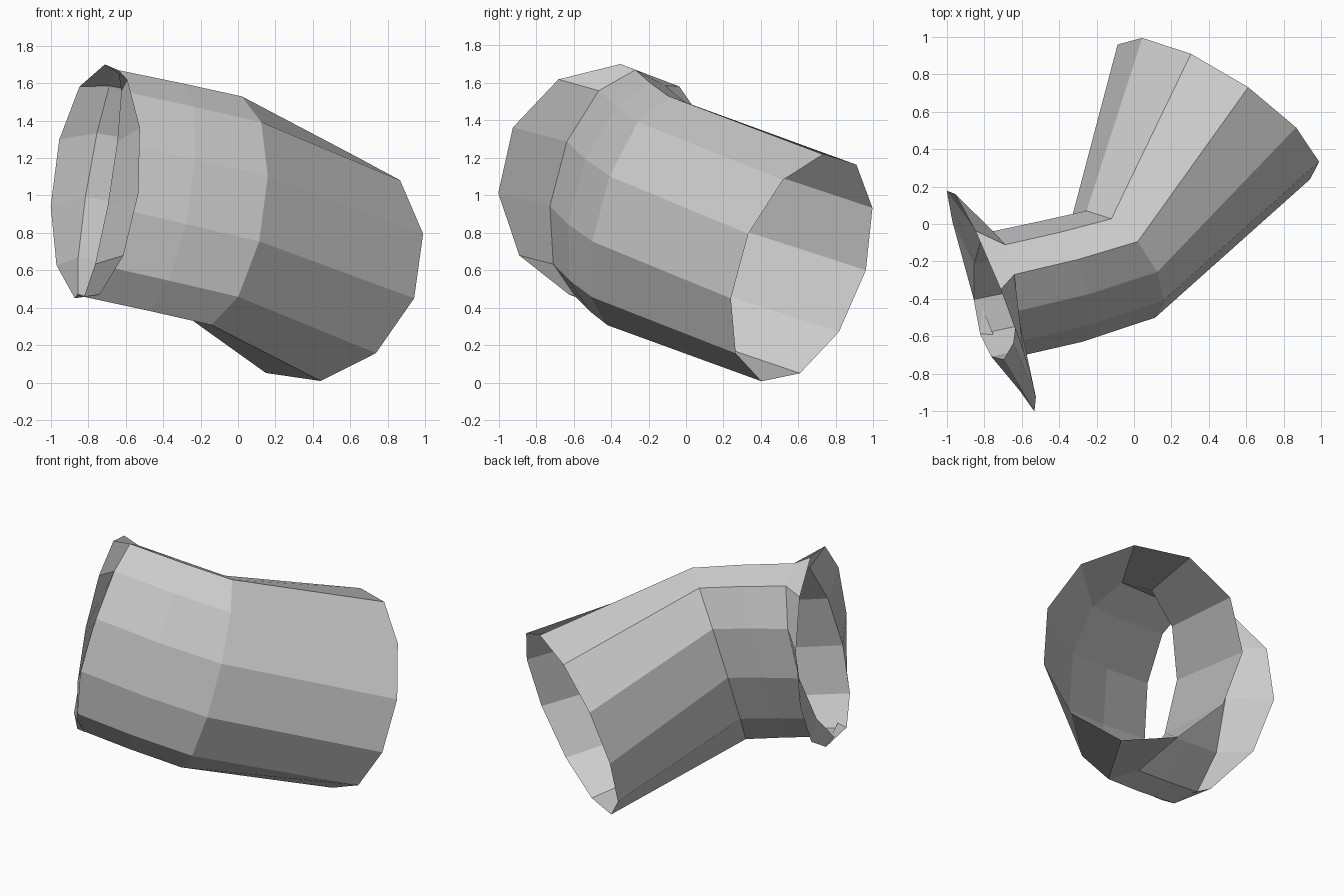
import bpy, bmesh
from math import sin, cos, pi
from mathutils import Vector

if "Cube" in bpy.data.objects:
    bpy.data.objects.remove(bpy.data.objects["Cube"])

SIDES = 11

# Elliptical cross-sections: centre, half-axis u, half-axis v
outlet = [(.45, .616, .612), (.161, .115, .607), (.52, -.364, -.076)]
elbow = [(-.095, -.222, .917), (.115, .128, .613), (.227, -.263, -.076)]
neck = [(-.742, -.385, 1.055), (.102, .115, .615), (.06, -.328, -.025)]
flange = [(-.76, -.404, 1.068), (.048, .054, .633), (.237, -.596, .035)]
# Slightly bulged section halfway along the short arm
middle = [(Vector(a) + Vector(b)) / 2 for a, b in zip(elbow, neck)]
middle[0] += Vector((.01, -.008, 0))
middle[2] *= 1.03


def ring(bm, section):
    c, u, v = (Vector(p) for p in section)
    angles = [2 * pi * k / SIDES for k in range(SIDES)]
    return [bm.verts.new(c + u * cos(t) + v * sin(t)) for t in angles]


def loft(name, sections):
    bm = bmesh.new()
    rings = [ring(bm, s) for s in sections]
    for a, b in zip(rings, rings[1:]):
        for i in range(SIDES):
            j = (i + 1) % SIDES
            bm.faces.new((a[i], a[j], b[j], b[i]))
    bmesh.ops.recalc_face_normals(bm, faces=bm.faces)
    mesh = bpy.data.meshes.new(name)
    bm.to_mesh(mesh)
    bm.free()
    obj = bpy.data.objects.new(name, mesh)
    bpy.context.collection.objects.link(obj)
    return obj


# Open bent pipe with a flared rim at the left end
loft("bent_pipe", [outlet, elbow, middle, neck, flange])
